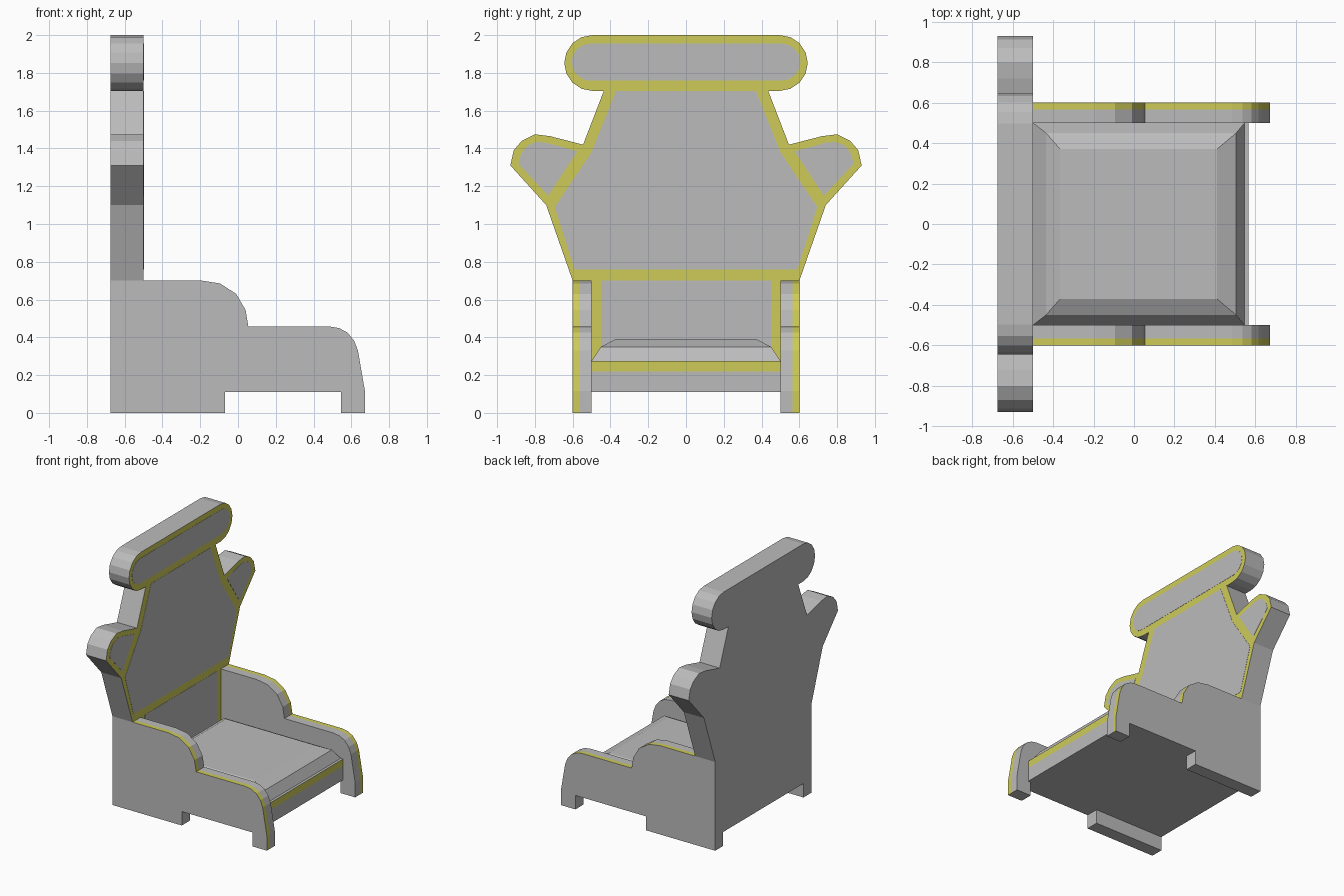
import bpy, bmesh, math

if "Cube" in bpy.data.objects:
    bpy.data.objects.remove(bpy.data.objects["Cube"])

yellow = bpy.data.materials.new("yellow_trim")
yellow.diffuse_color = (0.62, 0.60, 0.10, 1)
yellow.use_nodes = True
yellow.node_tree.nodes["Principled BSDF"].inputs["Base Color"].default_value = yellow.diffuse_color
grey = bpy.data.materials.new("grey_body")
grey.diffuse_color = (0.5, 0.5, 0.5, 1)
grey.use_nodes = True
grey.node_tree.nodes["Principled BSDF"].inputs["Base Color"].default_value = grey.diffuse_color


def prism(name, outline, place, depths, is_yellow):
    """Extrude a 2D outline through a list of depths; is_yellow picks trim faces."""
    bm = bmesh.new()
    rings = [[bm.verts.new(place(a, b, d)) for a, b in outline] for d in depths]
    n = len(outline)
    for lo, hi in zip(rings, rings[1:]):
        for i in range(n):
            j = (i + 1) % n
            bm.faces.new((lo[i], lo[j], hi[j], hi[i]))
    bm.faces.new(rings[0])
    bm.faces.new(rings[-1])
    bmesh.ops.recalc_face_normals(bm, faces=bm.faces)
    bm.normal_update()
    for f in bm.faces:
        f.material_index = int(is_yellow(f.normal, f.calc_center_median()))
    return finish(name, bm)


def finish(name, bm):
    me = bpy.data.meshes.new(name)
    bm.to_mesh(me)
    bm.free()
    me.materials.append(grey)
    me.materials.append(yellow)
    ob = bpy.data.objects.new(name, me)
    bpy.context.collection.objects.link(ob)
    return ob


def mirrored(half):
    return half + [(-y, z) for y, z in reversed(half)]


def round_end(cy, cz, r, steps=8):
    return [(cy + r * math.sin(math.pi * i / steps),
             cz - r * math.cos(math.pi * i / steps)) for i in range(steps + 1)]


def across(y, z, x):
    return (x, y, z)


def never(n, c):
    return False


# Backrest slab with feet, ears and headrest in one outline
back = [(0.5, 0.11), (0.5, 0), (0.6, 0), (0.6, 0.7), (0.74, 1.10), (0.93, 1.31),
        (0.912, 1.39), (0.87, 1.44), (0.80, 1.475), (0.72, 1.465), (0.545, 1.42),
        (0.435, 1.705)] + round_end(0.497, 1.8525, 0.1475)
prism("backrest", mirrored(back), across, (-0.675, -0.5), lambda n, c: n.x > 0.9)

# Grey panels set into the yellow front of the backrest
inlay = (-0.505, -0.4985)
prism("headrest_panel", mirrored(round_end(0.508, 1.857, 0.098)), across, inlay, never)
prism("back_panel", mirrored([(0.59, 0.76), (0.695, 1.09), (0.50, 1.38), (0.37, 1.705)]),
      across, inlay, never)
prism("lower_back_panel", mirrored([(0.45, 0.2), (0.45, 0.7)]), across, inlay, never)
ear = [(0.73, 1.15), (0.888, 1.32), (0.872, 1.375), (0.84, 1.415), (0.79, 1.435),
       (0.74, 1.43), (0.575, 1.385)]
for side, label in ((1, "left"), (-1, "right")):
    prism(label + "_ear_panel", [(side * y, z) for y, z in ear], across, inlay, never)

# Stepped armrests with a yellow strip along the outer edge
arm = [(-0.5, 0), (-0.07, 0), (-0.07, 0.11), (0.545, 0.11), (0.545, 0), (0.672, 0),
       (0.672, 0.115), (0.635, 0.33), (0.615, 0.382), (0.58, 0.425), (0.535, 0.449),
       (0.485, 0.457), (0.055, 0.457), (0.04, 0.545), (-0.01, 0.63), (-0.095, 0.685),
       (-0.19, 0.70), (-0.5, 0.70)]
for side, label in ((1, "left"), (-1, "right")):
    prism(label + "_armrest", arm, lambda x, z, y, s=side: (x, s * y, z), (0.5, 0.565, 0.6),
          lambda n, c: abs(c.y) > 0.57 and abs(n.y) < 0.5 and (n.z > 0.1 or n.x > 0.5)
          and not (c.z < 0.11 and c.x < 0.5))

# Seat base with a yellow band on its front edge
seat = [(-0.5, 0.11), (0.567, 0.11), (0.567, 0.22), (0.567, 0.275), (-0.5, 0.275)]
prism("seat_base", seat, lambda x, z, y: (x, y, z), (-0.5, 0.5),
      lambda n, c: n.x > 0.9 and c.z > 0.22)

# Cushion with two bevel steps
bm = bmesh.new()
layers = [(-0.5, 0.547, 0.5, 0.275), (-0.435, 0.505, 0.45, 0.35), (-0.365, 0.41, 0.37, 0.392)]
rings = [[bm.verts.new(p) for p in ((a, -w, z), (b, -w, z), (b, w, z), (a, w, z))]
         for a, b, w, z in layers]
for lo, hi in zip(rings, rings[1:]):
    for i in range(4):
        j = (i + 1) % 4
        bm.faces.new((lo[i], lo[j], hi[j], hi[i]))
bm.faces.new(rings[-1])
finish("seat_cushion", bm)
